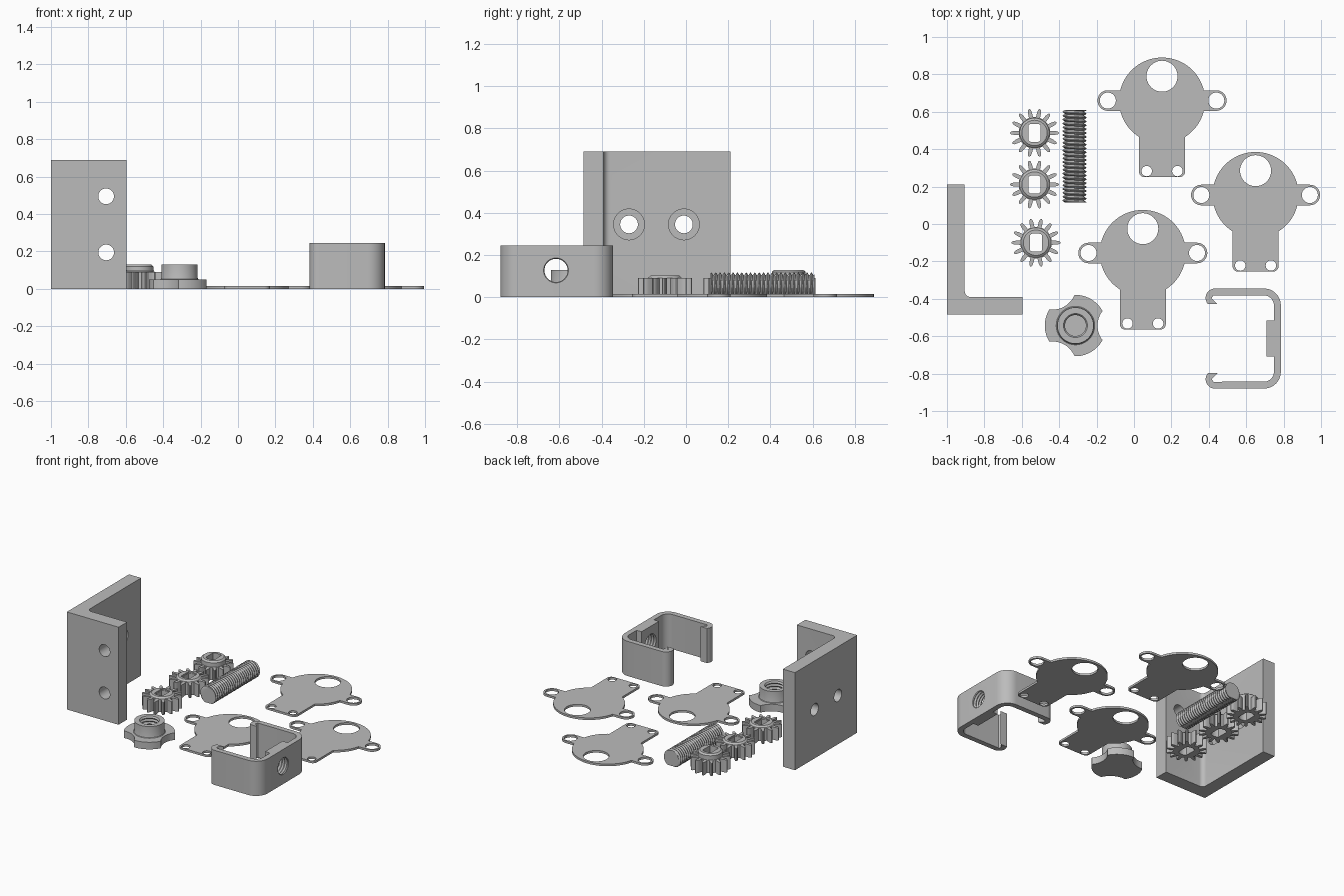
import bpy, bmesh
from math import sin, cos, pi, radians, asin, acos, degrees, atan2
from mathutils import Matrix

if "Cube" in bpy.data.objects:
    bpy.data.objects.remove(bpy.data.objects["Cube"])

GREY = (0.5, 0.5, 0.5, 1)
grey = bpy.data.materials.new("plain_grey")
grey.use_nodes = True
grey.diffuse_color = GREY
grey.node_tree.nodes["Principled BSDF"].inputs["Base Color"].default_value = GREY


def add(name, mesh):
    mesh.materials.clear()
    mesh.materials.append(grey)
    obj = bpy.data.objects.new(name, mesh)
    bpy.context.scene.collection.objects.link(obj)
    return obj


def baked(obj):
    deps = bpy.context.evaluated_depsgraph_get()
    return bpy.data.meshes.new_from_object(obj.evaluated_get(deps))


def clean(bm, mesh):
    bmesh.ops.remove_doubles(bm, verts=bm.verts, dist=1e-5)
    bmesh.ops.recalc_face_normals(bm, faces=bm.faces)
    bm.to_mesh(mesh)
    bm.free()


def arc(cx, cy, r, a0, a1, n=12):
    angles = [radians(a0 + (a1 - a0) * i / n) for i in range(n + 1)]
    return [(cx + r * cos(a), cy + r * sin(a)) for a in angles]


def circle(cx, cy, r, n=40):
    return arc(cx, cy, r, 0, 360, n)[:-1]


def prism(name, outlines, z0, z1, at=(0, 0)):
    """Extrude an outline, with later outlines as holes."""
    curve = bpy.data.curves.new(name, 'CURVE')
    curve.dimensions, curve.fill_mode = '2D', 'BOTH'
    curve.extrude = (z1 - z0) / 2
    for pts in outlines:
        spline = curve.splines.new('POLY')
        spline.points.add(len(pts) - 1)
        for p, (x, y) in zip(spline.points, pts):
            p.co = (x, y, 0, 1)
        spline.use_cyclic_u = True
    temp = bpy.data.objects.new("temp", curve)
    bpy.context.scene.collection.objects.link(temp)
    mesh = baked(temp)
    bpy.data.objects.remove(temp)
    bm = bmesh.new()
    bm.from_mesh(mesh)
    bmesh.ops.translate(bm, verts=bm.verts, vec=(at[0], at[1], (z0 + z1) / 2))
    clean(bm, mesh)
    return add(name, mesh)


def lathe(name, profile, at, axis='Z', closed=False, steps=40):
    bm = bmesh.new()
    vs = [bm.verts.new((r, 0, z)) for r, z in profile]
    pairs = list(zip(vs, vs[1:])) + ([(vs[-1], vs[0])] if closed else [])
    es = [bm.edges.new(p) for p in pairs]
    bmesh.ops.spin(bm, geom=vs + es, cent=(0, 0, 0), axis=(0, 0, 1),
                   angle=2 * pi, steps=steps)
    turn = {'X': Matrix.Rotation(pi / 2, 4, 'Y'),
            'Y': Matrix.Rotation(-pi / 2, 4, 'X'), 'Z': Matrix()}[axis]
    bmesh.ops.transform(bm, matrix=Matrix.Translation(at) @ turn, verts=bm.verts)
    mesh = bpy.data.meshes.new(name)
    clean(bm, mesh)
    return add(name, mesh)


def cut(obj, cutter):
    cutter.hide_render = True
    mod = obj.modifiers.new("cut", 'BOOLEAN')
    mod.operation, mod.solver, mod.object = 'DIFFERENCE', 'EXACT', cutter
    mesh = baked(obj)
    obj.modifiers.clear()
    obj.data = mesh
    bpy.data.objects.remove(cutter)


def zigzag(r0, r1, z0, z1, turns):
    return [((r0, r1)[i % 2], z0 + (z1 - z0) * i / (2 * turns))
            for i in range(2 * turns + 1)]


# Flat cover plates: disc, two ring ears and a foot tab
R, EAR, TAB = 0.23, 0.055, 0.123
ear_a, tab_a = degrees(asin(EAR / R)), degrees(acos(TAB / R))
half = (arc(TAB - 0.03, -0.38, 0.03, -90, 0, 6) + arc(0, 0, R, -tab_a, -ear_a)
        + arc(0.29, 0, EAR, -90, 90, 20) + arc(0, 0, R, ear_a, 89, 24))
plate = half + [(-x, y) for x, y in reversed(half)]
holes = [circle(0, 0.13, 0.083)]
for s in (-1, 1):
    holes += [circle(s * 0.29, 0, 0.043, 28), circle(s * 0.082, -0.377, 0.028, 24)]
for i, at in enumerate([(0.15, 0.66), (0.65, 0.155), (0.047, -0.155)]):
    prism(f"cover_plate_{i + 1}", [plate] + holes, 0, 0.015, at)

# Gears with a flat-sided shaft hole and a chamfered hub
TEETH = 14
tooth = [(0.085, -0.29), (0.108, -0.22), (0.124, -0.14), (0.13, -0.05)]
tooth += [(r, -f) for r, f in reversed(tooth)]
gear = []
for k in range(TEETH):
    for r, f in tooth:
        a = 2 * pi * (k + f) / TEETH
        gear.append((r * cos(a), r * sin(a)))
flat = degrees(acos(0.033 / 0.052))
bore = arc(0, 0, 0.052, flat, 180 - flat) + arc(0, 0, 0.052, 180 + flat, 360 - flat)
for i, (x, y, top) in enumerate([(-0.532, 0.487, 0.13), (-0.532, 0.211, 0.102),
                                 (-0.524, -0.10, 0.102)]):
    prism(f"gear_{i + 1}", [gear, bore], 0, 0.09, (x, y))
    rim = top - 0.01
    if rim > 0.1:
        prism(f"gear_hub_{i + 1}", [circle(0, 0, 0.08), bore], 0.09, rim, (x, y))
    cap = prism(f"gear_hub_rim_{i + 1}", [circle(0, 0, 0.08), bore], rim, top, (x, y))
    for v in cap.data.vertices:
        dx, dy = v.co.x - x, v.co.y - y
        if v.co.z > top - 0.001 and dx * dx + dy * dy > 0.004:
            v.co.x, v.co.y = x + dx * 0.85, y + dy * 0.85

# Threaded rod lying down, flattened underneath
SEG, TURNS, PER = 36, 24, 6
y0, y1 = 0.115, 0.61
verts, faces = [], []
rows = TURNS * PER
for j in range(rows + 1):
    for i in range(SEG):
        a = 2 * pi * i / SEG
        phase = (j / PER - i / SEG) % 1
        r = 0.05 + 0.014 * min(1, 2.6 * abs(phase - 0.5))
        verts.append((-0.318 + r * cos(a), y0 + (y1 - y0) * j / rows,
                      max(0, 0.052 + r * sin(a))))
for j in range(rows):
    for i in range(SEG):
        n = (i + 1) % SEG
        faces.append((j * SEG + i, (j + 1) * SEG + i, (j + 1) * SEG + n, j * SEG + n))
faces += [tuple(range(SEG)), tuple(reversed(range(rows * SEG, rows * SEG + SEG)))]
rod = bpy.data.meshes.new("threaded_rod")
rod.from_pydata(verts, [], faces)
add("threaded_rod", rod)

# Three-lobed hand nut with a threaded collar
NUT = (-0.313, -0.543)
lobe, bite_d, bite_r, edge = 0.164, 0.245, 0.127, 28
phi = degrees(atan2(lobe * sin(radians(edge)), lobe * cos(radians(edge)) - bite_d))
third = arc(bite_d, 0, bite_r, 360 - phi, phi) + arc(0, 0, lobe, edge, 120 - edge)[1:-1]
knob = []
for k in range(3):
    c, s = cos(k * 2 * pi / 3), sin(k * 2 * pi / 3)
    knob += [(x * c - y * s, x * s + y * c) for x, y in third]
prism("hand_nut_base", [knob], 0, 0.05, NUT)
lathe("hand_nut_collar", [(0.106, 0.048), (0.099, 0.053), (0.097, 0.06), (0.097, 0.13)]
      + zigzag(0.064, 0.056, 0.13, 0.048, 4), (*NUT, 0), closed=True)

# L-shaped mounting bracket with screw holes
corner = [(-1, 0.21), (-1, -0.485), (-0.595, -0.485), (-0.595, -0.39)]
bracket = prism("corner_bracket",
                [corner + arc(-0.875, -0.36, 0.03, 270, 180, 6) + [(-0.905, 0.21)]],
                0, 0.69)
for z in (0.195, 0.495):
    cut(bracket, lathe("front_hole", [(0, 0), (0.042, 0), (0.042, 0.2), (0, 0.2)],
                       (-0.705, -0.55, z), 'Y'))
bored = [(0, 0), (0.042, 0), (0.042, 0.11), (0.073, 0.11), (0.073, 0.2), (0, 0.2)]
for y in (-0.27, -0.01):
    cut(bracket, lathe("side_hole", bored, (-1.05, y, 0.345), 'X'))

# Snap clip with hooked arms, an inner boss and a threaded hole
upper = (arc(0.695, 0.1775, 0.09, 0, 90) + arc(0.433, 0.2175, 0.05, 90, 220)
         + [(0.446, 0.185), (0.415, 0.216), (0.425, 0.231)]
         + arc(0.695, 0.1775, 0.053, 90, 0) + [(0.748, 0.097), (0.709, 0.097)])
outline = upper + [(x, -y) for x, y in reversed(upper)]
clip = prism("snap_clip", [outline], 0, 0.245, (0, -0.6125))
thread = [(0, 0.69)] + zigzag(0.063, 0.055, 0.69, 0.81, 6) + [(0, 0.81)]
cut(clip, lathe("clip_hole", thread, (0, -0.616, 0.127), 'X'))

# Smooth the round surfaces, keep edges crisp
bpy.ops.object.select_all(action='DESELECT')
for obj in bpy.context.scene.objects:
    if obj.type == 'MESH':
        obj.select_set(True)
        bpy.context.view_layer.objects.active = obj
bpy.ops.object.shade_smooth_by_angle(angle=radians(30))
